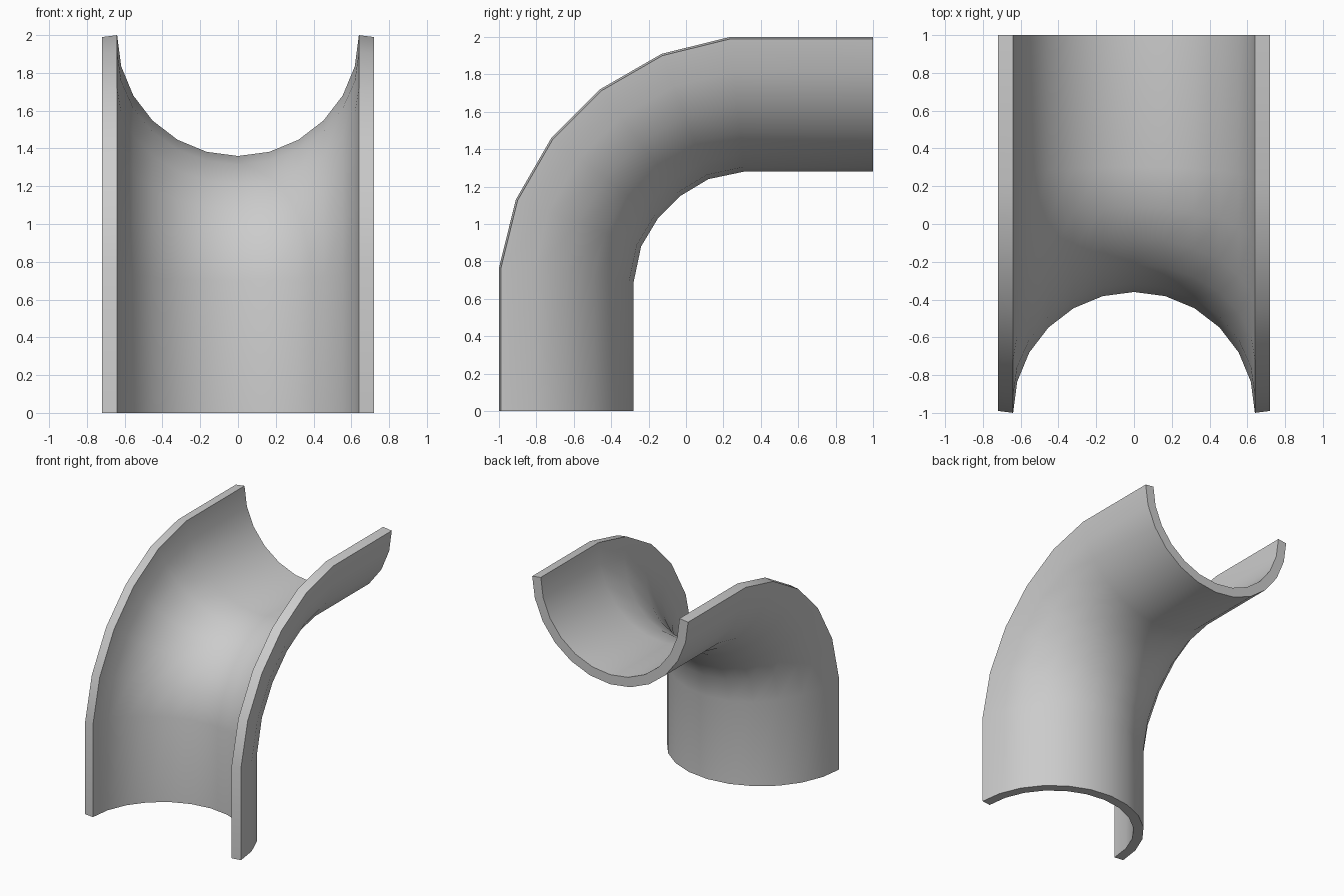
import bpy, bmesh
from math import sin, cos, pi

if "Cube" in bpy.data.objects:
    bpy.data.objects.remove(bpy.data.objects["Cube"])

# Half-round wall section as (x, depth): inner arc, then outer arc back
N, R_IN, WALL = 12, 0.64, 0.08
R_OUT = R_IN + WALL
inner = [(R_IN * sin(a), R_IN * cos(a))
         for a in (-pi / 2 + pi * i / N for i in range(N + 1))]
half = pi / N / 2
outer = []
for i in range(N + 1):
    a = -pi / 2 + pi * i / N
    if i in (0, N):  # rim is square to the last facet
        s = -1 if i == 0 else 1
        outer.append((s * (R_IN + WALL * cos(half)), WALL * sin(half)))
    else:
        outer.append((R_OUT * sin(a), R_OUT * cos(a)))
section = inner + outer[::-1]

# Bend stations: rim point and deepest outer point in (y, z), mirrored on the diagonal
first = [((-1, 0), (-0.28, 0)),
         ((-1, 0.765), (-0.28, 0.69)),
         ((-0.91, 1.13), (-0.24, 0.88)),
         ((-0.72, 1.46), (-0.15, 1.03))]
flip = lambda p: (1 - p[1], 1 - p[0])
stations = first + [(flip(r), flip(b)) for r, b in reversed(first)]

# Sweep the section along the bend
bm = bmesh.new()
rings = []
for (ry, rz), (by, bz) in stations:
    rings.append([bm.verts.new((x, ry + (by - ry) * d / R_OUT, rz + (bz - rz) * d / R_OUT))
                  for x, d in section])
M = len(section)
for a, b in zip(rings, rings[1:]):
    for i in range(M):
        j = (i + 1) % M
        bm.faces.new((a[i], a[j], b[j], b[i]))
# End caps
for ring in (rings[0], rings[-1]):
    for i in range(N):
        bm.faces.new((ring[i], ring[i + 1], ring[M - 2 - i], ring[M - 1 - i]))
bmesh.ops.recalc_face_normals(bm, faces=bm.faces)

mesh = bpy.data.meshes.new("half_pipe_elbow")
bm.to_mesh(mesh)
bm.free()
obj = bpy.data.objects.new("half_pipe_elbow", mesh)
bpy.context.collection.objects.link(obj)
bpy.context.view_layer.objects.active = obj
obj.select_set(True)
bpy.ops.object.shade_smooth_by_angle(angle=0.6)
